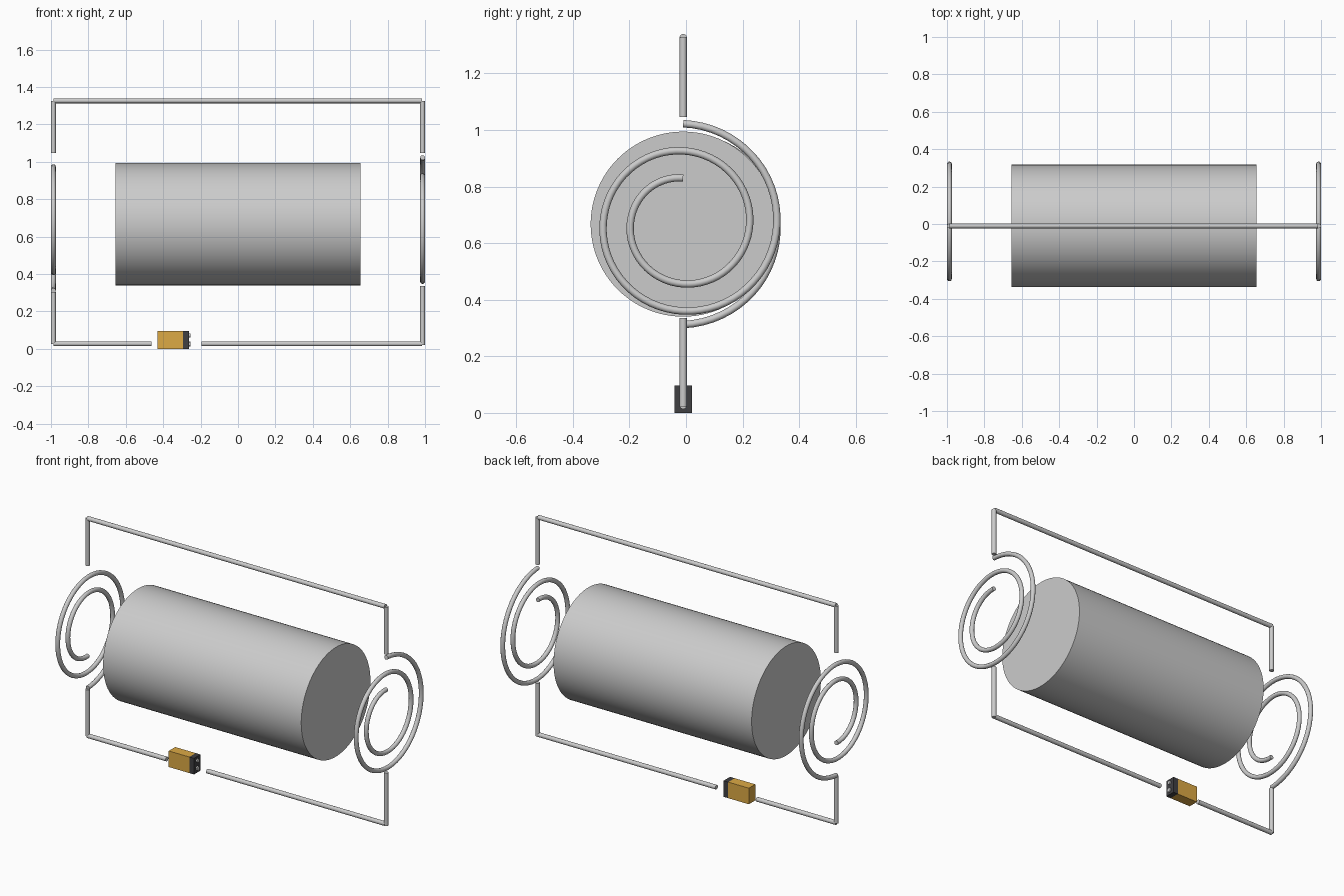
import bpy
import math
from mathutils import Vector

old = bpy.data.objects.get("Cube")
if old:
    bpy.data.objects.remove(old, do_unlink=True)

WIRE_R = 0.013
MID_Y = -0.01        # plane of the circuit
SIDE_X = 0.987       # side wires and spirals
CORE_Z = 0.667       # axis of the drum and spirals
TOP_Z, LOW_Z = 1.326, 0.027


def material(name, rgb):
    mat = bpy.data.materials.new(name)
    mat.use_nodes = True
    mat.diffuse_color = (*rgb, 1)
    mat.node_tree.nodes["Principled BSDF"].inputs["Base Color"].default_value = (*rgb, 1)
    return mat


def smooth():
    bpy.ops.object.shade_smooth_by_angle(angle=math.radians(35))


def rod(name, start, end, radius, sides=20, mat=None):
    """Capped cylinder between two points."""
    a, b = Vector(start), Vector(end)
    bpy.ops.mesh.primitive_cylinder_add(
        vertices=sides, radius=radius, depth=(b - a).length, location=(a + b) / 2,
        rotation=(b - a).to_track_quat('Z', 'Y').to_euler())
    obj = bpy.context.object
    obj.name = name
    if mat:
        obj.data.materials.append(mat)
    smooth()
    return obj


def box(name, x0, x1, y0, y1, z0, z1, mat):
    bpy.ops.mesh.primitive_cube_add(
        size=1, location=((x0 + x1) / 2, (y0 + y1) / 2, (z0 + z1) / 2))
    obj = bpy.context.object
    obj.name = name
    obj.scale = (x1 - x0, y1 - y0, z1 - z0)
    bpy.ops.object.transform_apply(location=False, rotation=False, scale=True)
    obj.data.materials.append(mat)
    return obj


def spiral(name, x, flip):
    """Two-turn flat coil; flip = -1 puts the outer end at the bottom."""
    turns, steps, r_in, r_out = 2, 128, 0.163, 0.355
    curve = bpy.data.curves.new(name, 'CURVE')
    curve.dimensions = '3D'
    curve.bevel_depth = WIRE_R
    curve.bevel_resolution = 4
    curve.use_fill_caps = True
    line = curve.splines.new('POLY')
    line.points.add(steps)
    for i, point in enumerate(line.points):
        t = i / steps
        angle = t * turns * math.tau
        r = r_in + (r_out - r_in) * t
        point.co = (0, -r * math.sin(angle), flip * r * math.cos(angle), 1)
    obj = bpy.data.objects.new(name, curve)
    obj.location = (x, MID_Y, CORE_Z)
    bpy.context.collection.objects.link(obj)
    bpy.ops.object.select_all(action='DESELECT')
    obj.select_set(True)
    bpy.context.view_layer.objects.active = obj
    bpy.ops.object.convert(target='MESH')
    smooth()


# Central drum
rod("drum", (-0.656, MID_Y, CORE_Z), (0.654, MID_Y, CORE_Z), 0.327, sides=96)

# Flat coils facing the drum ends
spiral("left_spiral", SIDE_X, 1)
spiral("right_spiral", -SIDE_X, -1)

# Frame wires
wires = {
    "top_wire": ((-SIDE_X, TOP_Z), (SIDE_X - 0.004, TOP_Z)),
    "left_upper_wire": ((SIDE_X, 1.046), (SIDE_X, TOP_Z)),
    "right_upper_wire": ((-SIDE_X, 1.046), (-SIDE_X, TOP_Z)),
    "left_lower_wire": ((SIDE_X, 0.02), (SIDE_X, 0.336)),
    "right_lower_wire": ((-SIDE_X, LOW_Z), (-SIDE_X, 0.305)),
    "long_bottom_wire": ((-0.195, LOW_Z), (SIDE_X - 0.004, LOW_Z)),
    "short_bottom_wire": ((-SIDE_X, LOW_Z), (-0.463, LOW_Z)),
}
for name, ((xa, za), (xb, zb)) in wires.items():
    rod(name, (xa, MID_Y, za), (xb, MID_Y, zb), WIRE_R)

# Battery with a dark cap and two snap terminals
gold = material("gold_casing", (0.72, 0.4, 0.06))
dark = material("dark_casing", (0.05, 0.05, 0.055))
box("battery_body", -0.43, -0.294, -0.04, 0.021, 0, 0.096, gold)
box("battery_cap", -0.294, -0.263, -0.04, 0.021, 0, 0.096, dark)
rod("small_terminal", (-0.27, MID_Y, 0.072), (-0.255, MID_Y, 0.072), 0.011)
rod("large_terminal", (-0.27, MID_Y, 0.026), (-0.255, MID_Y, 0.026), 0.014, sides=6)
